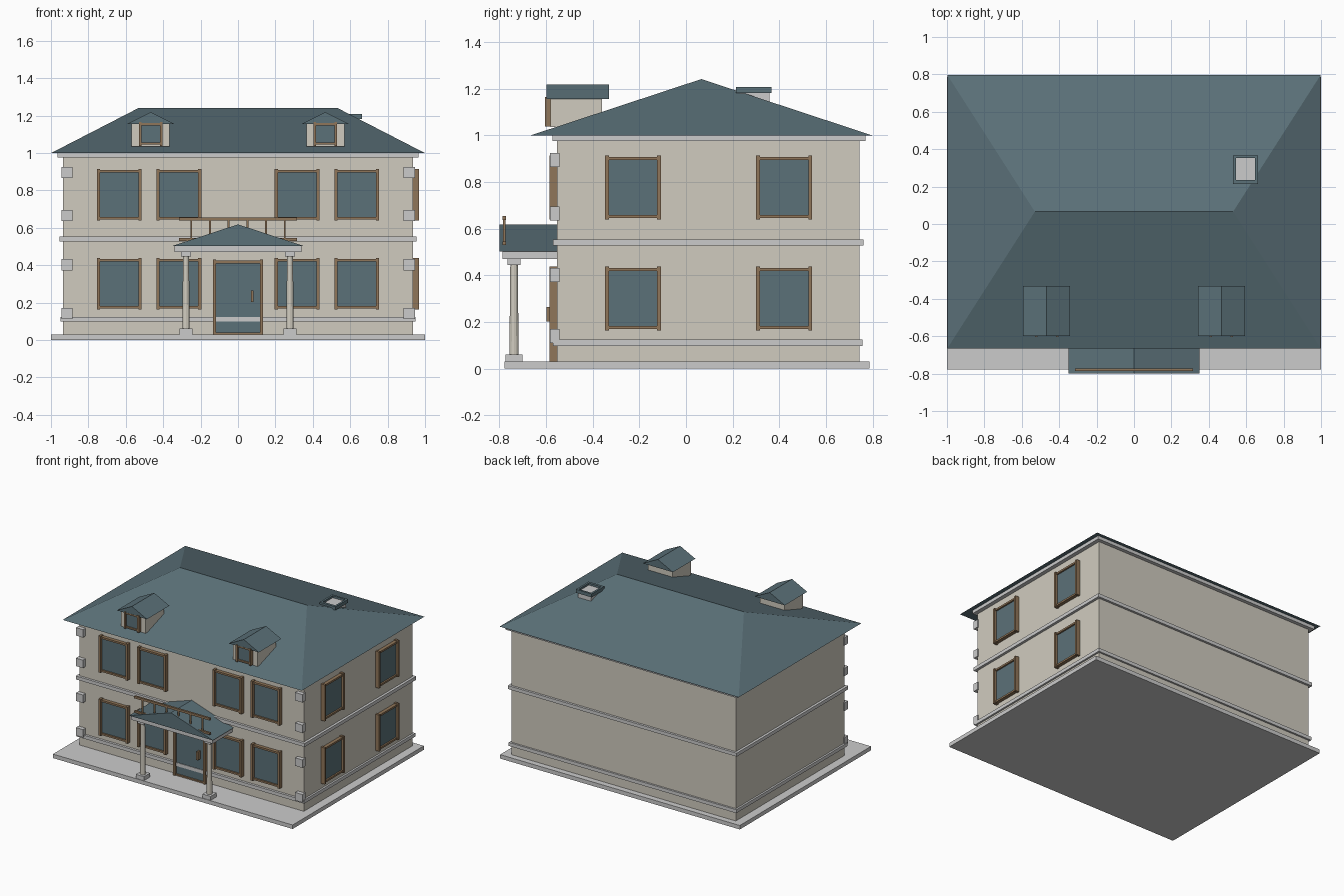
import bpy, bmesh
from mathutils import Matrix, Vector

if "Cube" in bpy.data.objects:
    bpy.data.objects.remove(bpy.data.objects["Cube"])


def mat(name, r, g, b):
    m = bpy.data.materials.new(name)
    m.diffuse_color = (r, g, b, 1)
    m.use_nodes = True
    m.node_tree.nodes["Principled BSDF"].inputs["Base Color"].default_value = m.diffuse_color
    return m


CREAM = mat("cream_plaster", 0.63, 0.60, 0.52)
TEAL = mat("blue_slate", 0.105, 0.165, 0.19)
WOOD = mat("brown_wood", 0.28, 0.18, 0.10)


def finish(name, bm, material=None):
    bmesh.ops.recalc_face_normals(bm, faces=bm.faces)
    me = bpy.data.meshes.new(name)
    bm.to_mesh(me)
    bm.free()
    if material:
        me.materials.append(material)
    ob = bpy.data.objects.new(name, me)
    bpy.context.collection.objects.link(ob)
    return ob


def boxes(name, ranges, material=None):
    """One object made of boxes, each (x0, x1, y0, y1, z0, z1)."""
    bm = bmesh.new()
    for x0, x1, y0, y1, z0, z1 in ranges:
        m = Matrix.Translation(((x0 + x1) / 2, (y0 + y1) / 2, (z0 + z1) / 2))
        m = m @ Matrix.Diagonal((x1 - x0, y1 - y0, z1 - z0, 1))
        bmesh.ops.create_cube(bm, size=1, matrix=m)
    return finish(name, bm, material)


def roof(name, x0, x1, y0, y1, z, ridge_a, ridge_b):
    """Closed roof: rectangular eaves and a ridge line (hip or gable)."""
    bm = bmesh.new()
    pts = [(x0, y0, z), (x1, y0, z), (x1, y1, z), (x0, y1, z), ridge_a, ridge_b]
    for p in pts:
        bm.verts.new(p)
    bmesh.ops.convex_hull(bm, input=bm.verts[:])
    bmesh.ops.dissolve_limit(bm, angle_limit=0.01, verts=bm.verts[:], edges=bm.edges[:])
    return finish(name, bm, TEAL)


def window(name, c, z0, z1, w, wall, side="front", bar=0.017, glass_out=0.014, out=0.032):
    """Jambs, rails and pane laid on the front wall (y) or right wall (x)."""
    def place(a0, a1, d, b0, b1):
        if side == "front":
            return (a0, a1, wall - d, wall + 0.01, b0, b1)
        return (wall - 0.01, wall + d, a0, a1, b0, b1)
    a0, a1 = c - w / 2, c + w / 2
    boxes(name + "_frame", [
        place(a0, a0 + bar, out, z0, z1), place(a1 - bar, a1, out, z0, z1),
        place(a0 + bar, a1 - bar, out - 0.006, z0 + 0.006, z0 + 0.006 + bar * 0.8),
        place(a0 + bar, a1 - bar, out - 0.006, z1 - 0.006 - bar * 0.8, z1 - 0.006)], WOOD)
    boxes(name + "_glass", [place(a0 + bar / 2, a1 - bar / 2, glass_out,
                                  z0 + 0.01, z1 - 0.01)], TEAL)


# Ground slab, walls and string courses
boxes("base_slab", [(-1, 1, -0.777, 0.787, 0, 0.03)])
FRONT, BACK, SIDE = -0.552, 0.743, 0.936
boxes("main_walls", [(-SIDE, SIDE, FRONT, BACK, 0.03, 1.0)], CREAM)
boxes("lower_band", [(-0.95, 0.95, -0.570, 0.757, 0.098, 0.124)])
boxes("middle_band", [(-0.955, 0.955, -0.570, 0.760, 0.527, 0.553)])
boxes("cornice", [(-0.966, 0.966, -0.572, 0.770, 0.975, 1.0)])

# Hipped main roof
roof("main_roof", -0.998, 0.998, -0.665, 0.797, 1.0, (-0.53, 0.066, 1.241), (0.53, 0.066, 1.241))

# Front and right-hand windows on both floors
for floor, z0, z1 in (("ground", 0.163, 0.438), ("upper", 0.639, 0.914)):
    for i, x in enumerate((-0.635, -0.316, 0.316, 0.635)):
        window(f"{floor}_front_window_{i + 1}", x, z0, z1, 0.24, FRONT)
    for i, y in enumerate((-0.228, 0.421)):
        window(f"{floor}_side_window_{i + 1}", y, z0, z1, 0.24, SIDE, "right")

# Corner blocks
for s, side in ((-1, "left"), (1, "right")):
    boxes(side + "_corner_blocks",
          [(*sorted((s * 0.886, s * 0.945)), -0.583, FRONT + 0.01, z - 0.03, z + 0.03)
           for z in (0.141, 0.402, 0.665, 0.895)])

# Front door with handle
boxes("door_panel", [(-0.125, 0.125, -0.566, FRONT + 0.01, 0.03, 0.42)], TEAL)
boxes("door_frame", [(-0.134, -0.118, -0.584, FRONT, 0.03, 0.43),
                     (0.118, 0.134, -0.584, FRONT, 0.03, 0.43),
                     (-0.118, 0.118, -0.578, FRONT, 0.41, 0.425),
                     (-0.118, 0.118, -0.578, FRONT, 0.03, 0.04)], WOOD)
boxes("door_handle", [(0.069, 0.083, -0.598, -0.56, 0.203, 0.265)], WOOD)

# Porch columns
for s, side in ((-1, "left"), (1, "right")):
    x, y = s * 0.278, -0.737
    boxes(side + "_column_base", [(x - 0.034, x + 0.034, y - 0.036, y + 0.036, 0.03, 0.06)])
    boxes(side + "_column_cap", [(x - 0.027, x + 0.027, y - 0.028, y + 0.028, 0.445, 0.47)])
    bm = bmesh.new()
    bmesh.ops.create_cone(bm, cap_ends=True, segments=12, radius1=0.02, radius2=0.016,
                          depth=0.39, matrix=Matrix.Translation((x, y, 0.253)))
    finish(side + "_column_shaft", bm, CREAM)

# Porch beam, gable and railing
boxes("porch_beam", [(-0.34, 0.34, -0.787, FRONT, 0.47, 0.503)])
roof("porch_roof", -0.35, 0.35, -0.8, FRONT, 0.503, (0, -0.8, 0.618), (0, FRONT, 0.618))
boxes("railing", [(-0.315, 0.315, -0.787, -0.772, 0.638, 0.655),
                  (-0.315, 0.315, -0.787, -0.772, 0.53, 0.545)]
      + [(x - 0.005, x + 0.005, -0.784, -0.774, 0.535, 0.645)
         for x in (-0.25, -0.15, -0.05, 0.05, 0.15, 0.25)], WOOD)

# Dormers
for s, side in ((-1, "left"), (1, "right")):
    x = s * 0.467
    boxes(side + "_dormer_walls", [(x - 0.102, x + 0.102, -0.58, -0.36, 1.035, 1.156)], CREAM)
    roof(side + "_dormer_roof", x - 0.126, x + 0.126, -0.598, -0.331, 1.155,
         (x, -0.598, 1.218), (x, -0.331, 1.218))
    window(side + "_dormer_window", x, 1.038, 1.165, 0.126, -0.58,
           bar=0.014, glass_out=0.01, out=0.025)

# Chimney with raised rim
boxes("chimney_stack", [(0.543, 0.65, 0.232, 0.357, 1.08, 1.192)])
boxes("chimney_rim", [(0.53, 0.545, 0.215, 0.367, 1.181, 1.207),
                      (0.648, 0.663, 0.215, 0.367, 1.181, 1.207),
                      (0.545, 0.648, 0.215, 0.234, 1.181, 1.207),
                      (0.545, 0.648, 0.352, 0.367, 1.181, 1.207)], TEAL)
